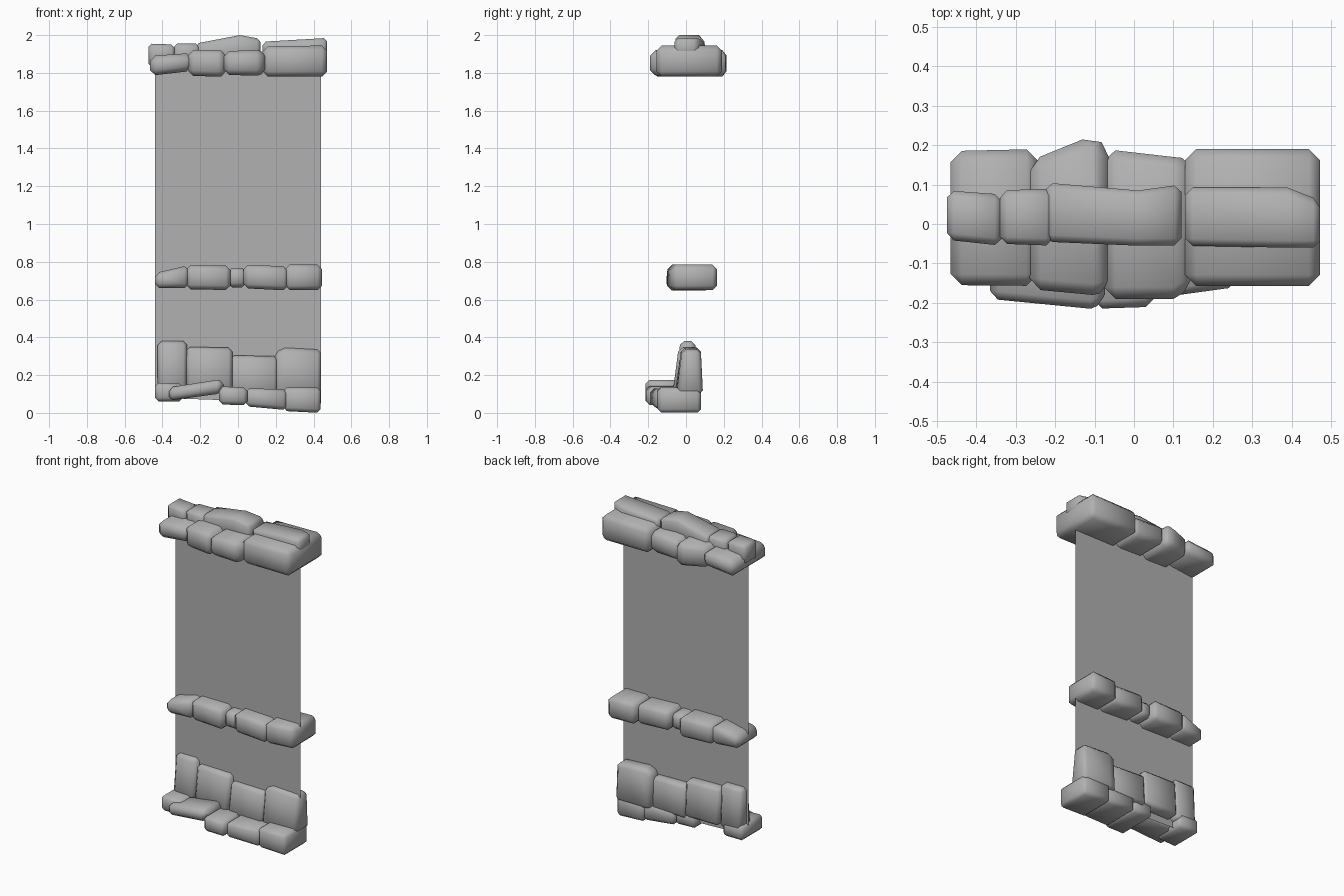
import bpy, bmesh

# dark grey rock
rock = bpy.data.materials.new("dark_rock")
rock.diffuse_color = (0.44, 0.44, 0.44, 1)


def add_object(name, bm):
    mesh = bpy.data.meshes.new(name)
    bm.to_mesh(mesh)
    bm.free()
    mesh.materials.append(rock)
    ob = bpy.data.objects.new(name, mesh)
    bpy.context.collection.objects.link(ob)
    return ob


def stone(name, sections, front=0.0, back=0.0, bevel=0.028):
    """Rounded stone lofted along x through (x, y0, y1, z0, z1) sections.
    front / back pull the top edge inwards so that the stone leans."""
    bm = bmesh.new()
    rings = []
    for x, y0, y1, z0, z1 in sections:
        pts = [(y0, z0), (y1, z0), (y1 - back, z1), (y0 + front, z1)]
        rings.append([bm.verts.new((x, y, z)) for y, z in pts])
    for a, b in zip(rings, rings[1:]):
        for i in range(4):
            j = (i + 1) % 4
            bm.faces.new((a[i], a[j], b[j], b[i]))
    bm.faces.new(rings[0])
    bm.faces.new(rings[-1][::-1])
    bmesh.ops.recalc_face_normals(bm, faces=bm.faces[:])
    for f in bm.faces:
        f.smooth = True
    mod = add_object(name, bm).modifiers.new("rounded_edges", "BEVEL")
    mod.width = bevel
    mod.segments = 1
    mod.limit_method = "ANGLE"
    mod.angle_limit = 0.6


def row(name, stones, **kw):
    for i, s in enumerate(stones):
        stone(f"{name}_{i + 1}", s, **kw)


# thin wall panel
bm = bmesh.new()
bm.faces.new([bm.verts.new((x, 0, z)) for x, z in
              ((-.44, .08), (.44, .05), (.44, 1.85), (-.44, 1.85))])
add_object("wall_panel", bm)

# wide lower course of the cap
row("cap_stone", [
    [(-.465, -.155, .185, 1.785, 1.89), (-.245, -.157, .19, 1.81, 1.905)],
    [(-.265, -.165, .16, 1.785, 1.92), (-.105, -.18, .225, 1.78, 1.92),
     (-.06, -.17, .19, 1.785, 1.915)],
    [(-.075, -.19, .19, 1.79, 1.915), (.10, -.19, .17, 1.785, 1.92),
     (.15, -.16, .165, 1.80, 1.91)],
    [(.13, -.157, .19, 1.78, 1.94), (.472, -.157, .19, 1.78, 1.945)],
], bevel=.028)

# narrow upper course of the cap
row("top_stone", [
    [(-.475, -.04, .085, 1.83, 1.955), (-.335, -.055, .075, 1.85, 1.95)],
    [(-.34, -.05, .085, 1.84, 1.955), (-.205, -.055, .09, 1.85, 1.955)],
    [(-.225, -.045, .105, 1.86, 1.955), (.01, -.055, .085, 1.86, 2.0),
     (.12, -.055, .10, 1.86, 1.98)],
    [(.13, -.055, .092, 1.88, 1.965), (.39, -.06, .092, 1.88, 1.98),
     (.472, -.06, .06, 1.88, 1.985)],
], bevel=.018)

# single band of stones across the middle
row("band_stone", [
    [(-.44, -.105, .10, .66, .74), (-.26, -.09, .13, .66, .782)],
    [(-.275, -.09, .13, .655, .782), (-.04, -.10, .14, .65, .78)],
    [(-.055, -.075, .10, .665, .768), (.045, -.075, .10, .665, .768)],
    [(.03, -.095, .13, .66, .785), (.265, -.10, .13, .648, .775)],
    [(.25, -.10, .155, .65, .785), (.445, -.075, .165, .65, .785)],
], bevel=.024)

# upright stones of the base
row("upright_stone", [
    [(-.425, -.06, .06, .11, .38), (-.27, -.06, .06, .11, .38)],
    [(-.275, -.06, .07, .115, .35), (-.03, -.07, .07, .115, .345)],
    [(-.04, -.06, .07, .10, .305), (.21, -.06, .06, .10, .30)],
    [(.195, -.055, .08, .10, .32), (.25, -.055, .09, .10, .345),
     (.44, -.05, .09, .10, .335)],
], front=.03, back=.012, bevel=.02)

# lying foot stones along the bottom
row("foot_stone", [
    [(-.44, -.155, .06, .06, .16), (-.29, -.15, .06, .06, .155)],
    [(-.365, -.19, -.02, .065, .135), (-.11, -.215, -.03, .10, .175),
     (-.075, -.20, -.03, .125, .17)],
    [(-.10, -.215, .05, .045, .14), (.05, -.21, .05, .04, .135)],
    [(.04, -.19, .06, .035, .13), (.26, -.16, .07, .015, .125)],
    [(.24, -.155, .08, .01, .135), (.438, -.15, .08, .0, .135)],
], bevel=.02)
